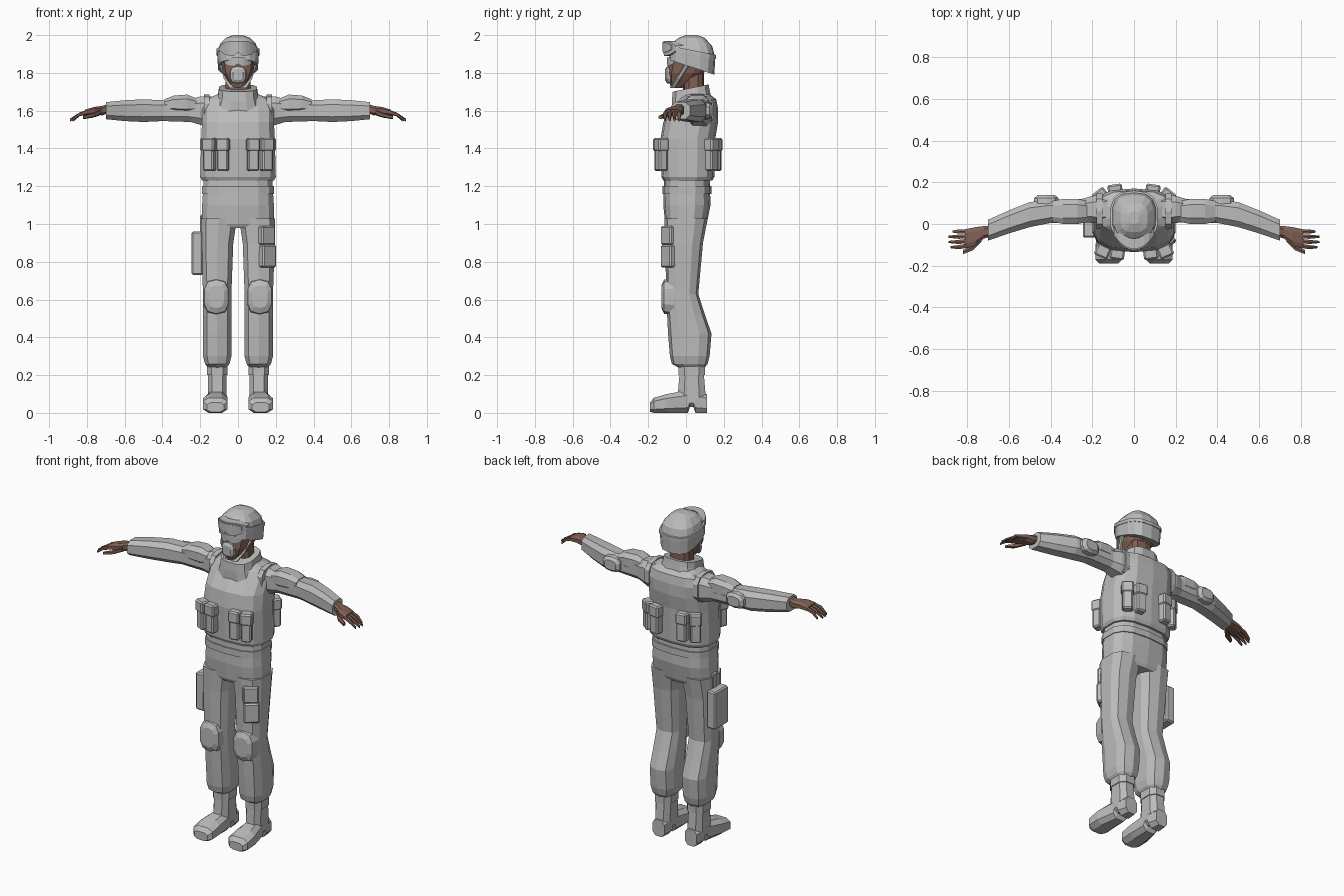
import bpy, bmesh, math
from mathutils import Matrix, Vector

cube = bpy.data.objects.get("Cube")
if cube:
    bpy.data.objects.remove(cube, do_unlink=True)


def material(name, red, green, blue):
    mat = bpy.data.materials.new(name)
    mat.use_nodes = True
    mat.diffuse_color = (red, green, blue, 1)
    mat.node_tree.nodes["Principled BSDF"].inputs["Base Color"].default_value = mat.diffuse_color
    return mat


GREY = material("uniform grey", .5, .5, .5)
SKIN = material("brown skin", .22, .12, .09)
BOXINESS = .7


def finish(name, bm, mat=GREY, mirror=False):
    bmesh.ops.recalc_face_normals(bm, faces=bm.faces)
    mesh = bpy.data.meshes.new(name)
    bm.to_mesh(mesh)
    bm.free()
    mesh.materials.append(mat)
    part = bpy.data.objects.new(name, mesh)
    bpy.context.collection.objects.link(part)
    if mirror:
        part.modifiers.new("Mirror", 'MIRROR')


def skin_loops(bm, loops):
    """Join successive closed loops with quads and cap both ends."""
    for low, high in zip(loops, loops[1:]):
        for i in range(len(low)):
            bm.faces.new((low[i - 1], low[i], high[i], high[i - 1]))
    bm.faces.new(loops[0])
    bm.faces.new(loops[-1])


def section(x=0, y=0, z=0, wide=0, deep=0, high=0, tilt=0):
    """Cross-section centred on a point; the size left out is its axis."""
    return Vector((x, y, z)), Vector((wide, deep, high)) / 2, tilt


def loft(name, *sections, mat=GREY, sides=10, mirror=False):
    bm = bmesh.new()
    angles = [math.tau * (i + .5) / sides for i in range(sides)]
    rounded = [[math.copysign(abs(f(a)) ** BOXINESS, f(a)) for a in angles] for f in (math.cos, math.sin)]
    loops = []
    for centre, half, tilt in sections:
        first, second = [axis for axis in range(3) if half[axis]]
        loop = []
        for u, v in zip(*rounded):
            point = centre.copy()
            point[first] += half[first] * u / max(rounded[0])
            point[second] += half[second] * v / max(rounded[1])
            point.z += tilt * (point.y - centre.y)
            loop.append(bm.verts.new(point))
        loops.append(loop)
    skin_loops(bm, loops)
    finish(name, bm, mat, mirror)


def pad(name, x, y, z, wide, high, deep, mirror=False):
    """Rounded shell that narrows towards its outer face."""
    steps = ((0, 1), (.8, .9), (1, .6))
    loft(name, *[section(x=x, y=y + deep * out, z=z, wide=wide * size, high=high * size)
                 for out, size in steps], mirror=mirror)


def box(name, x, y, z, wide, deep, high, turn=0, mirror=False):
    bm = bmesh.new()
    bmesh.ops.create_cube(bm, size=1, matrix=Matrix.Diagonal((wide, deep, high, 1)))
    bmesh.ops.bevel(bm, geom=bm.edges[:], offset=.008, segments=1, affect='EDGES')
    bm.transform(Matrix.Translation((x, y, z)) @ Matrix.Rotation(math.radians(turn), 4, 'Z'))
    finish(name, bm, mirror=mirror)


def visor(name, y, z, wide, high, notch, thick):
    """Plate curved round the face, rounded at the ends and notched for the nose."""
    bm = bmesh.new()
    loops = []
    for step in range(-4, 5):
        u = step / 4
        x, half = u * wide / 2, high / 2 * (1 - .6 * u ** 4)
        front = y + 7 * x * x
        bottom = z - half + (notch if step == 0 else 0)
        corners = ((front, bottom), (front, z + half), (front + thick, z + half), (front + thick, bottom))
        loops.append([bm.verts.new((x, *corner)) for corner in corners])
    skin_loops(bm, loops)
    finish(name, bm)


# Trousers and belt
loft("trouser_seat",
     section(z=.98, wide=.34, deep=.2),
     section(z=1, wide=.38, deep=.22),
     section(z=1.1, wide=.38, deep=.25, y=.005),
     section(z=1.25, wide=.36, deep=.24, y=.005), sides=14)
loft("belt", *[section(z=z, wide=.38, deep=.26, y=.005) for z in (1.16, 1.2)], sides=14)
loft("trouser_leg",
     section(x=.11, y=.03, z=.24, wide=.1, deep=.14),
     section(x=.11, y=.02, z=.26, wide=.13, deep=.19),
     section(x=.11, y=.02, z=.3, wide=.15, deep=.21),
     section(x=.11, y=.02, z=.42, wide=.15, deep=.23),
     section(x=.11, y=0, z=.52, wide=.15, deep=.2),
     section(x=.11, y=-.02, z=.63, wide=.15, deep=.17),
     section(x=.11, y=-.01, z=.9, wide=.17, deep=.2),
     section(x=.1, y=0, z=1.03, wide=.19, deep=.23), mirror=True)

# Boots
loft("boot_foot",
     section(x=.12, y=-.19, z=.03, wide=.09, high=.05),
     section(x=.12, y=-.17, z=.04, wide=.13, high=.08),
     section(x=.12, y=-.1, z=.05, wide=.13, high=.1),
     section(x=.11, y=.01, z=.06, wide=.1, high=.12),
     section(x=.11, y=.02, z=.08, wide=.1, high=.1),
     section(x=.11, y=.04, z=.08, wide=.1, high=.1),
     section(x=.11, y=.05, z=.06, wide=.1, high=.12),
     section(x=.11, y=.11, z=.05, wide=.08, high=.1), sides=8, mirror=True)
loft("boot_shaft",
     section(x=.11, y=.03, z=.08, wide=.1, deep=.15),
     section(x=.11, y=.03, z=.2, wide=.1, deep=.13), sides=8, mirror=True)
loft("boot_cuff", *[section(x=.11, y=.03, z=z, wide=.11, deep=.14) for z in (.2, .25)], sides=8, mirror=True)

# Knee pads, thigh pockets and holster
pad("knee_pad", x=.115, y=-.06, z=.615, wide=.14, high=.2, deep=-.07, mirror=True)
box("thigh_pocket", x=.155, y=-.09, z=.83, wide=.09, deep=.05, high=.12, turn=38)
box("thigh_pocket_flap", x=.15, y=-.09, z=.94, wide=.09, deep=.05, high=.1, turn=38)
box("holster", x=-.215, y=0, z=.845, wide=.06, deep=.13, high=.23)
box("holster_strap", x=-.19, y=0, z=.99, wide=.02, deep=.05, high=.12)

# Vest and collar
loft("vest",
     section(y=.01, z=1.23, wide=.38, deep=.26),
     section(y=.01, z=1.25, wide=.4, deep=.28),
     section(y=.01, z=1.45, wide=.39, deep=.29),
     section(y=.025, z=1.54, wide=.38, deep=.29),
     section(y=.05, z=1.61, wide=.38, deep=.24),
     section(y=.06, z=1.66, wide=.34, deep=.2),
     section(y=.05, z=1.69, wide=.2, deep=.14), sides=14)
loft("collar",
     section(y=.03, z=1.63, wide=.25, deep=.21, tilt=.3),
     section(y=.025, z=1.68, wide=.21, deep=.2, tilt=.3),
     section(y=.025, z=1.72, wide=.2, deep=.19, tilt=.2), sides=12)

# Pouches around the vest, each with a flap
for label, x, y, turn in (("front_inner", .08, -.14, 8), ("front_outer", .15, -.13, 24),
                          ("back_inner", .09, .16, -8), ("back_outer", .16, .135, -38)):
    box(label + "_pouch", x, y, z=1.36, wide=.06, deep=.05, high=.16, turn=turn, mirror=True)
    box(label + "_pouch_flap", x, y, z=1.42, wide=.07, deep=.06, high=.07, turn=turn, mirror=True)

# Sleeves, armholes, shoulder pads and elbow pads
loft("sleeve",
     section(x=.13, y=.07, z=1.59, deep=.14, high=.17),
     section(x=.2, y=.07, z=1.6, deep=.13, high=.15),
     section(x=.25, y=.065, z=1.6, deep=.11, high=.12),
     section(x=.4, y=.06, z=1.6, deep=.11, high=.11),
     section(x=.5, y=.045, z=1.6, deep=.12, high=.12),
     section(x=.6, y=.01, z=1.6, deep=.11, high=.11),
     section(x=.7, y=-.03, z=1.6, deep=.1, high=.09), sides=8, mirror=True)
loft("armhole_trim", *[section(x=x, y=.06, z=1.6, deep=.17, high=.17) for x in (.15, .18)], mirror=True)
loft("shoulder_pad",
     section(x=.22, y=.06, z=1.63, deep=.1, high=.07),
     section(x=.27, y=.06, z=1.635, deep=.12, high=.1),
     section(x=.34, y=.06, z=1.635, deep=.12, high=.09),
     section(x=.39, y=.06, z=1.63, deep=.1, high=.06), sides=8, mirror=True)
pad("elbow_pad", x=.42, y=.06, z=1.6, wide=.13, high=.1, deep=.08, mirror=True)

# Hands
loft("palm",
     section(x=.69, y=-.035, z=1.61, deep=.05, high=.05),
     section(x=.72, y=-.04, z=1.6, deep=.06, high=.05),
     section(x=.76, y=-.06, z=1.6, deep=.09, high=.04),
     section(x=.81, y=-.07, z=1.59, deep=.09, high=.03), mat=SKIN, sides=8, mirror=True)
for label, row, tip in (("index", 3, .88), ("middle", 2, .89), ("ring", 1, .89), ("little", 0, .87)):
    root, end = -.036 - .022 * row, -.036 - .025 * row
    loft(label + "_finger",
         section(x=.79, y=root, z=1.595, deep=.02, high=.025),
         section(x=.84, y=end, z=1.58, deep=.02, high=.02),
         section(x=tip, y=end, z=1.55, deep=.01, high=.015), mat=SKIN, sides=6, mirror=True)
loft("thumb",
     section(x=.73, y=-.07, z=1.59, deep=.03, high=.03),
     section(x=.77, y=-.11, z=1.575, deep=.03, high=.025),
     section(x=.82, y=-.135, z=1.565, deep=.02, high=.02), mat=SKIN, sides=6, mirror=True)

# Neck and head
loft("neck", *[section(y=.04, z=z, wide=.13, deep=.11) for z in (1.66, 1.82)], mat=SKIN)
loft("head",
     section(y=-.05, z=1.72, wide=.07, deep=.06),
     section(y=-.02, z=1.76, wide=.12, deep=.14),
     section(y=0, z=1.8, wide=.16, deep=.19),
     section(y=.02, z=1.86, wide=.18, deep=.21),
     section(y=.02, z=1.92, wide=.17, deep=.19), mat=SKIN, sides=12)

# Face gear
pad("dust_mask", x=0, y=-.06, z=1.79, wide=.09, high=.1, deep=-.05)
visor("eye_shield", y=-.1, z=1.86, wide=.14, high=.045, notch=.01, thick=.02)
loft("chin_strap",
     section(x=.02, y=-.07, z=1.72, wide=.05, deep=.03),
     section(x=.065, y=-.04, z=1.77, wide=.02, deep=.03),
     section(x=.09, y=.01, z=1.85, wide=.02, deep=.03), sides=6, mirror=True)

# Helmet with goggles and their strap
loft("helmet",
     section(y=.03, z=1.83, wide=.21, deep=.24, tilt=-.33),
     section(y=.035, z=1.9, wide=.22, deep=.24, tilt=-.2),
     section(y=.035, z=1.95, wide=.19, deep=.21, tilt=-.1),
     section(y=.03, z=1.985, wide=.13, deep=.14),
     section(y=.03, z=2, wide=.05, deep=.06), sides=14)
loft("goggle_strap", *[section(y=.035, z=z, wide=.225, deep=.25, tilt=-.2) for z in (1.9, 1.92)], sides=14)
visor("goggle_frame", y=-.12, z=1.93, wide=.19, high=.08, notch=.02, thick=.05)
visor("goggle_lens", y=-.125, z=1.935, wide=.16, high=.055, notch=.015, thick=.009)
